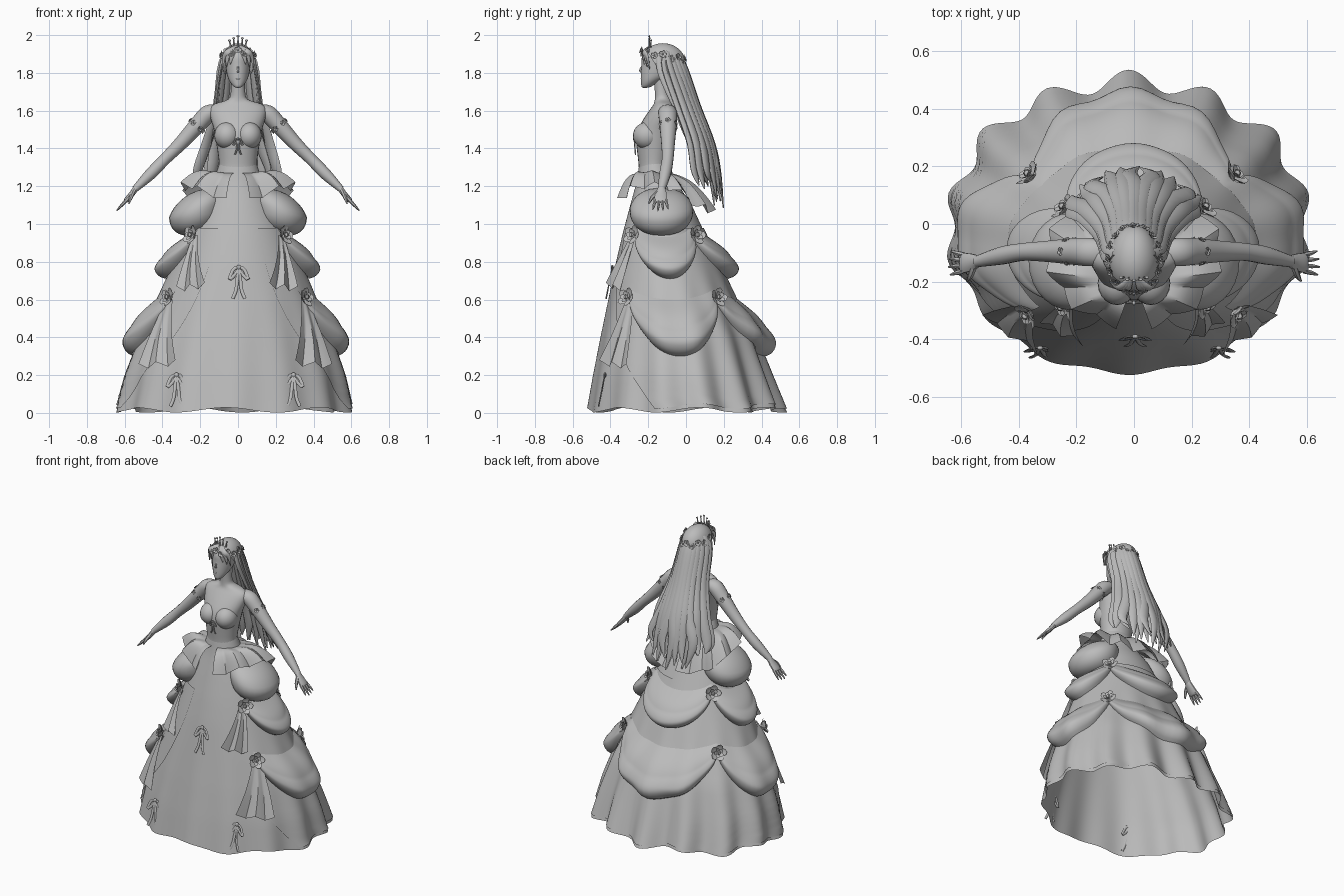
import bpy, bmesh, math
from mathutils import Vector
from math import sin, cos, pi

if "Cube" in bpy.data.objects:
    bpy.data.objects.remove(bpy.data.objects["Cube"])

grey = bpy.data.materials.new("plain_grey")
grey.diffuse_color = (0.5, 0.5, 0.5, 1)
grey.use_nodes = True
grey.node_tree.nodes["Principled BSDF"].inputs["Base Color"].default_value = grey.diffuse_color
parts = {}


def sheet(part, f, nu, nv):
    """Add a grid surface f(u, v) to the named part."""
    bm = parts.setdefault(part, bmesh.new())
    g = [[bm.verts.new(f(i / nu, j / nv)) for j in range(nv + 1)] for i in range(nu + 1)]
    for i in range(nu):
        for j in range(nv):
            bm.faces.new((g[i][j], g[i + 1][j], g[i + 1][j + 1], g[i][j + 1]))


def curve(P, t):
    """Smooth interpolation through rows of numbers."""
    n = len(P) - 1
    x = min(max(t, 0), .99999) * n
    i = int(x)
    f = x - i
    a, b, c, d = P[max(i - 1, 0)], P[i], P[i + 1], P[min(i + 2, n)]
    return [q + .5 * f * (r - p + f * (2 * p - 5 * q + 4 * r - s + f * (3 * (q - r) + s - p)))
            for p, q, r, s in zip(a, b, c, d)]


def tube(part, pts, ref=(0, 1, 0), n=14, sides=10):
    """Tube through rows of x, y, z, width, depth."""
    def f(u, v):
        r = curve(pts, v)
        t = (Vector(curve(pts, min(v + .02, 1))[:3]) - Vector(curve(pts, max(v - .02, 0))[:3])).normalized()
        a = t.cross(Vector(ref)).normalized()
        b = t.cross(a)
        return Vector(r[:3]) + a * r[3] * cos(2 * pi * u) + b * r[4] * sin(2 * pi * u)
    sheet(part, f, sides, n)


def loft(part, rows, n=30, sides=28):
    """Stacked ellipses from rows of z, half width, front y, back y."""
    def f(u, v):
        z, rx, yf, yb = curve(rows, v)
        return Vector((rx * sin(2 * pi * u), (yf + yb) / 2 - (yb - yf) / 2 * cos(2 * pi * u), z))
    sheet(part, f, sides, n)


def blob(part, c, r, nu=20, nv=12):
    sheet(part, lambda u, v: Vector((c[0] + r[0] * sin(pi * v) * cos(2 * pi * u),
                                     c[1] + r[1] * sin(pi * v) * sin(2 * pi * u),
                                     c[2] + r[2] * cos(pi * v))), nu, nv)


def rose(part, c, n, R):
    """Five-petal flower with an inner ring, facing n."""
    q = Vector(n).normalized().to_track_quat('Z', 'Y')
    for size, turn, h in ((R, 0, 0), (R * .6, .6, .2)):
        for k in range(5):
            w = turn + k * 2 * pi / 5

            def petal(u, v):
                a = u * 2 * pi
                x, y = size * (.52 + .5 * v * cos(a)), size * .46 * v * sin(a)
                return Vector(c) + q @ Vector((x * cos(w) - y * sin(w), x * sin(w) + y * cos(w),
                                               h * R + size * .35 * v * v * cos(a)))
            sheet(part, petal, 8, 2)
    blob(part, Vector(c) + q @ Vector((0, 0, R * .25)), [R * .25] * 3, 6, 4)


# Skirt shape: z, half width, front y, back y
SK = [(0, .62, -.52, .50), (.2, .575, -.487, .43), (.4, .505, -.45, .36), (.6, .42, -.41, .26),
      (.8, .33, -.37, .17), (.95, .265, -.335, .10), (1.1, .2, -.295, .03), (1.22, .13, -.262, -.05),
      (1.32, .099, -.247, -.092)]


def on_skirt(th, z, off=0.0):
    """Point on the skirt, th = 0 at the front."""
    for a, b in zip(SK, SK[1:]):
        if z <= b[0] or b is SK[-1]:
            k = (z - a[0]) / (b[0] - a[0])
            rx, yf, yb = [p + (q - p) * k for p, q in zip(a[1:], b[1:])]
            break
    flute = max(0, 1 - z / .85) ** 1.6 * (.022 - .014 * cos(th)) * cos(14 * th)
    o = off + flute
    return Vector((-.02 * max(0, 1 - z / .9) + (rx + o) * sin(th),
                   (yf + yb) / 2 - ((yb - yf) / 2 + o) * cos(th), z))


def hem(th):
    return .015 + .013 * cos(7 * th + .5)


# Underskirt and open-fronted overskirt
sheet("skirt", lambda u, v: on_skirt(2 * pi * u, hem(2 * pi * u) * (1 - v) + 1.32 * v), 168, 30)


def overskirt(u, v):
    z0 = .03 + .95 * v
    e = .42 + .85 * (1 - v) ** 2.2
    th = e + u * (2 * pi - 2 * e)
    return on_skirt(th, z0 + (hem(th) - .01) * (1 - v), .008)


sheet("overskirt", overskirt, 140, 20)


# Draped swags in two tiers: both sides and the back
def swag(a0, a1, zr, sag):
    def f(u, s):
        k = sin(pi * u) ** .8 if 0 < u < 1 else 0
        z = (zr + .04 - .05 * k) * (1 - s) + (zr - .03 - sag * k) * s
        p = sin(pi / 2 * s / .72) if s < .72 else cos(pi / 2 * (s - .72) / .28) ** .7
        fold = .012 * abs(sin(2.5 * pi * s ** 1.3)) * k * (1 - s)
        return on_skirt(a0 + (a1 - a0) * u, z, .011 + (.015 + .066 * k) * p + fold)
    sheet("swags", f, 28, 26)


B = 2.27
for zr, sag in ((.94, .2), (.61, .28)):
    for a0, a1 in ((.9, B), (B, 2 * pi - B), (2 * pi - B, 2 * pi - .9)):
        swag(a0, a1, zr, sag)
    for th in (.9, B, -.9, -B):
        rose("skirt_roses", on_skirt(th, zr, .045), (sin(th), -cos(th), .3), .052)


# Pleated ribbon tails hanging from the front roses
def tail(s, a, z0, b0, b1, z1):
    def f(u, v):
        th = (a - .07 + .14 * u) * (1 - v) + (b0 + (b1 - b0) * u) * v
        zig = abs((u * 2) % 1 - .5) * 2
        return on_skirt(s * th, z0 * (1 - v) + (z1 + .03 * zig - .02 * u) * v, .03 + .03 * zig * v)
    sheet("ribbon_tails", f, 16, 8)


# Small bow with two loops and two tails
def bow(part, c, k, lean):
    for s in (-1, 1):
        for pts in (((0, 0), (.025, -.008), (.045, -.055), (.028, -.045), (0, -.01)),
                    ((0, 0), (.008, -.06), (.014, -.11), (.03, -.15))):
            tube(part, [(c[0] + s * x * k, c[1] + z * k * lean - .006, c[2] + z * k, .008 * k, .004)
                        for x, z in pts], (0, 1, 0), 10, 6)
    blob(part, (c[0], c[1] - .006, c[2]), (.011 * k, .008, .013 * k), 8, 6)


for th, z in ((.02, .77), (-.56, .2), (.56, .2)):
    bow("skirt_bows", on_skirt(th, z, .008), 1.1, .2)
bow("chest_bow", (0, -.268, 1.45), .55, -.08)

# Torso, neck and bust
loft("torso", [(1.24, .115, -.255, -.08), (1.3, .1, -.25, -.092), (1.37, .106, -.257, -.08),
               (1.44, .117, -.264, -.062), (1.5, .128, -.255, -.05), (1.56, .145, -.222, -.048),
               (1.61, .15, -.188, -.055), (1.637, .12, -.17, -.065), (1.66, .052, -.165, -.08),
               (1.7, .038, -.165, -.092), (1.77, .038, -.17, -.08)])
for s in (-1, 1):
    blob("bust", (s * .058, -.205, 1.468), (.068, .076, .072))

    # Hip poufs and front tails
    def pouf(u, v):
        a, z = 2 * pi * u, cos(pi * v)
        r = sin(pi * v) ** .8 if 0 < v < 1 else 0
        return Vector((s * (.22 + .145 * r * cos(a) - .04 * max(0, z)), -.13 + .168 * r * sin(a),
                       1.065 + .12 * z - .03 * r * cos(a)))
    sheet("hip_poufs", pouf, 28, 16)
    tail(s, .86, .94, .4, .8, .66)
    tail(s, .92, .6, .55, .98, .25)

    # Ruffled peplum at the waist
    def peplum(u, v):
        th = .2 + 2.85 * u
        fl = abs((u * 5) % 1 - .5) * 2 - .5
        zh = 1.12 + .085 * sin(pi * min(u * 1.35, 1)) - .06 * max(0, u - .55) / .45 + .035 * fl
        w = v ** .85
        rx = .105 + (.19 + .035 * fl) * w
        ry = .085 + (.165 + .03 * fl) * w
        return Vector((s * rx * sin(th), -.165 + .06 * v - ry * cos(th),
                       1.27 * (1 - v) + zh * v + .035 * sin(pi * v)))
    sheet("peplum", peplum, 50, 8)

    # Arms, hands and fingers
    tube("arms", [(s * .1, -.1, 1.6, .03, .045), (s * .155, -.097, 1.585, .046, .05),
                  (s * .205, -.095, 1.535, .045, .047), (s * .3, -.095, 1.43, .037, .037),
                  (s * .385, -.097, 1.345, .031, .031), (s * .46, -.11, 1.268, .031, .031),
                  (s * .545, -.13, 1.185, .018, .02)], n=24, sides=14)
    tube("hands", [(s * .54, -.129, 1.19, .016, .02), (s * .56, -.132, 1.162, .015, .03),
                   (s * .592, -.135, 1.125, .013, .036), (s * .602, -.135, 1.114, .004, .03)])
    for k in range(4):
        o = (k - 1.5) * .019
        L = 1 - .12 * abs(k - 1.3)
        tube("hands", [(s * .59, -.135 + o, 1.127, .009, .009),
                       (s * (.59 + .028 * L), -.135 + o * 1.2, 1.127 - .03 * L, .008, .008),
                       (s * (.59 + .055 * L), -.135 + o * 1.45, 1.127 - .06 * L, .003, .003)], n=6, sides=6)
    tube("hands", [(s * .555, -.15, 1.168, .011, .011), (s * .567, -.18, 1.14, .01, .01),
                   (s * .578, -.197, 1.108, .004, .004)], (1, 0, 0), 6, 6)

    # Armbands with little flowers
    d = Vector((s * .65, 0, -.76))
    up = Vector((s * .76, 0, .65))
    mid = Vector((s * .218, -.095, 1.52))
    tube("armbands", [(*(mid + d * k), .047, .047) for k in (-.008, 0, .008)], n=2, sides=14)
    for k in range(6):
        n = up * cos(k * pi / 3) + Vector((0, 1, 0)) * sin(k * pi / 3)
        rose("armbands", mid + n * .045, n, .015)

# Head, nose and lips
loft("head", [(1.72, .003, -.222, -.215), (1.727, .022, -.235, -.185), (1.755, .044, -.238, -.14),
              (1.79, .058, -.239, -.08), (1.84, .066, -.236, -.045), (1.89, .066, -.232, -.04),
              (1.93, .045, -.2, -.06), (1.945, .003, -.14, -.13)], 24, 24)
tube("nose", [(0, -.23, 1.84, .004, .004), (0, -.243, 1.812, .006, .006), (0, -.232, 1.803, .006, .003)], n=6)
tube("lips", [(x * .016, -.236 + abs(x) * .005, 1.768, .004 - .003 * abs(x), .004) for x in (-1, 0, 1)], n=6)


# Hair cap with an opening for the face
def cap(u, v):
    th = 2 * pi * u
    ph = v * (1.05 + 1.15 * min(1, max(0, (.72 - cos(th)) / .7)))
    return Vector((.086 * sin(ph) * sin(th), -.122 - .118 * sin(ph) * cos(th), 1.855 + .102 * cos(ph)))


sheet("hair_cap", cap, 36, 14)

# Long back hair in two overlapping layers of flat locks
for layer, count in ((0, 11), (1, 8)):
    for i in range(count):
        u = -1 + 2 * i / (count - 1)
        q = u * u
        y = -.03 * layer
        wig = .02 * sin(i * 2.3)
        tube("back_hair", [(.06 * u, -.045 - .05 * q, 1.91, .02, .01),
                           (.085 * u, -.005 - .075 * q + y, 1.83, .03, .014),
                           (.11 * u, .065 - .075 * q + y, 1.62, .03, .016),
                           (.165 * u, .14 - .085 * q + y, 1.43, .033, .014),
                           (.215 * u + wig, .175 - .1 * q + y, 1.28, .03, .011),
                           (.215 * u - wig, .198 - .1 * q + y, 1.12 + .1 * q + 2 * wig, .004, .003)],
             (u * .7, 1, .3), 18, 8)

# Side locks and fringe
for s in (-1, 1):
    for dy, l in ((0, 0), (-.035, .09)):
        tube("side_locks", [(s * .075, -.11 + dy, 1.9, .015, .01), (s * .092, -.1 + dy, 1.82, .02, .009),
                            (s * .104, -.075 + dy, 1.7 + l * .5, .018, .008),
                            (s * .118, -.03 + dy, 1.55 + l, .014, .007),
                            (s * .14, .01 + dy, 1.43 + l * 1.5, .003, .002)], (s, 0, 0), 14, 8)
    for x in (.035, .055, .075):
        tube("fringe", [(s * .012, -.19, 1.942, .01, .005), (s * x * .7, -.222, 1.915, .015, .006),
                        (s * x, -.243 + x * .5, 1.885, .012, .005),
                        (s * (x + .006), -.245 + x * .7, 1.87 - x * .7, .002, .002)], (s * x * 8, -1, .3), 10, 8)

# Flower wreath and pointed tiara
for k in range(16):
    a = 2 * pi * k / 16
    c = Vector((.088 * sin(a), -.122 - .114 * cos(a), 1.89 + .022 * cos(a) + .008 * (-1) ** k))
    rose("flower_wreath", c, (sin(a), -cos(a), .4), .02)
for k in range(-2, 3):
    a = k * .26
    x, y, h = .075 * sin(a), -.12 - .075 * cos(a), .052 - .011 * abs(k)
    tube("tiara", [(x, y, 1.935, .006, .004), (x * 1.1, y, 1.935 + h * .5, .005, .004),
                   (x * 1.2, y, 1.94 + h, .002, .002)], n=5, sides=6)
    blob("tiara", (x * 1.2, y, 1.942 + h), (.008, .006, .006), 6, 5)

# Turn every part into an object
for name, bm in parts.items():
    bmesh.ops.remove_doubles(bm, verts=bm.verts, dist=1e-5)
    bmesh.ops.recalc_face_normals(bm, faces=bm.faces)
    for f in bm.faces:
        f.smooth = True
    for e in bm.edges:
        e.smooth = e.calc_face_angle(0) < .75
    me = bpy.data.meshes.new(name)
    bm.to_mesh(me)
    bm.free()
    me.materials.append(grey)
    bpy.context.collection.objects.link(bpy.data.objects.new(name, me))
